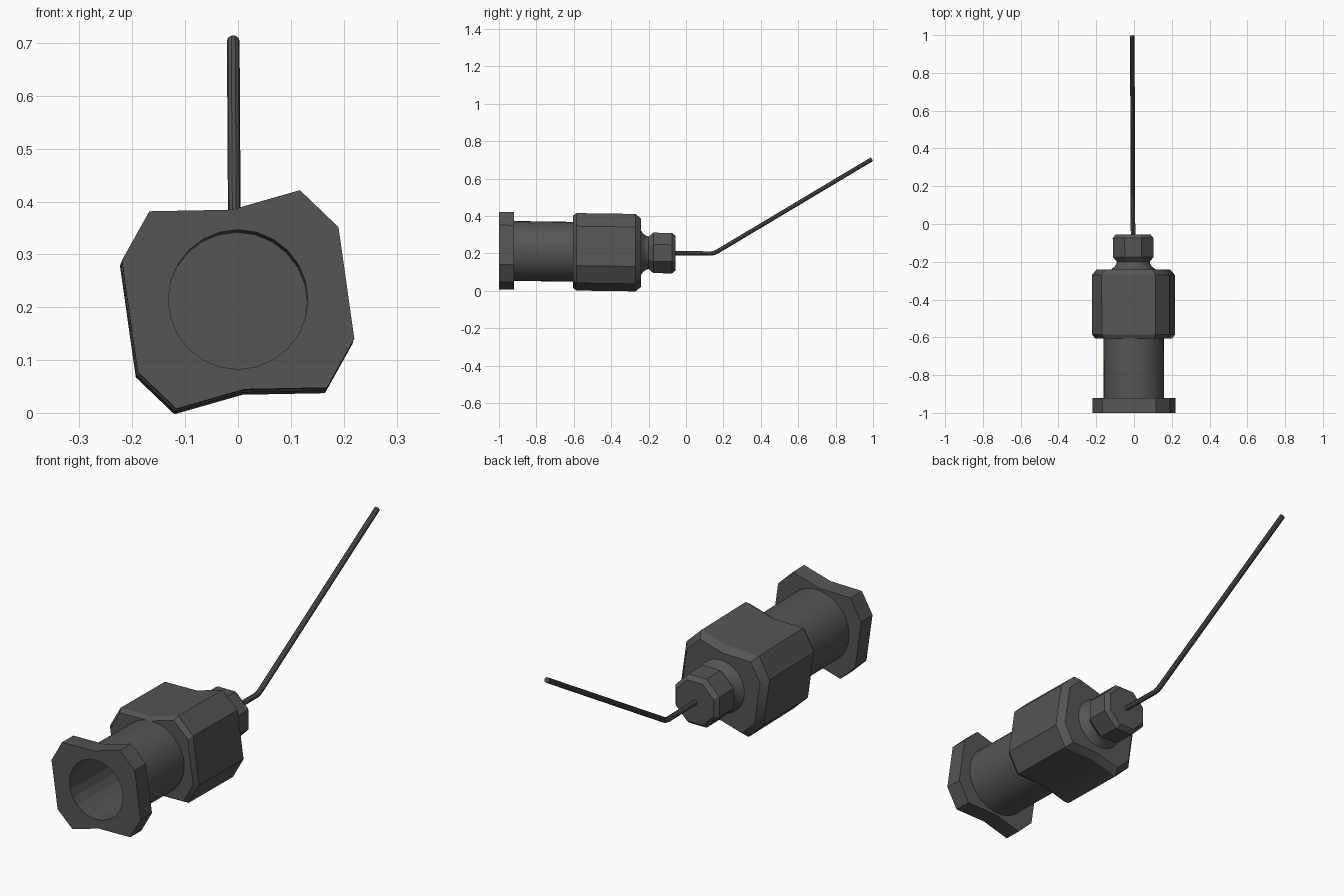
import bpy, bmesh, math

cube = bpy.data.objects.get("Cube")
if cube:
    bpy.data.objects.remove(cube, do_unlink=True)

# One dark grey for the whole model
grey = bpy.data.materials.new("dark_grey")
grey.use_nodes = True
colour = (0.09, 0.09, 0.09, 1)
grey.diffuse_color = colour
grey.node_tree.nodes["Principled BSDF"].inputs["Base Color"].default_value = colour


def axis(y):
    """Centre of the slightly tilted long axis at depth y."""
    t = y + 0.96
    return -0.005 * t, 0.214 - 0.014 * t


def regular(sides, radius=1.0, turn=0.0):
    return [(radius * math.cos(turn + math.tau * i / sides),
             radius * math.sin(turn + math.tau * i / sides)) for i in range(sides)]


def finish(obj, angle=30):
    bpy.ops.object.select_all(action='DESELECT')
    obj.select_set(True)
    bpy.context.view_layer.objects.active = obj
    bpy.ops.object.shade_smooth_by_angle(angle=math.radians(angle))


def loft(name, profile, rings):
    """Skin a profile through (depth, scale) rings and cap both ends."""
    bm = bmesh.new()
    loops = []
    for y, s in rings:
        cx, cz = axis(y)
        loops.append([bm.verts.new((cx + px * s, y, cz + pz * s)) for px, pz in profile])
    n = len(profile)
    for a, b in zip(loops, loops[1:]):
        for i in range(n):
            j = (i + 1) % n
            bm.faces.new((a[i], a[j], b[j], b[i]))
    bm.faces.new(loops[0])
    bm.faces.new(loops[-1])
    bmesh.ops.recalc_face_normals(bm, faces=bm.faces)
    mesh = bpy.data.meshes.new(name)
    bm.to_mesh(mesh)
    bm.free()
    mesh.materials.append(grey)
    obj = bpy.data.objects.new(name, mesh)
    bpy.context.collection.objects.link(obj)
    return obj


# Lobed grip outline: half of it, repeated by a half turn
half = [(0.168, -0.167), (0.22, -0.074), (0.19, 0.137), (0.117, 0.207), (-0.012, 0.17)]
grip = half + [(-x, -z) for x, z in half]

flange = loft("rear_flange", grip, [(-1.0, 1), (-0.92, 1)])
barrel = loft("barrel", regular(40), [(-0.925, 0.16), (-0.59, 0.16)])
body = loft("grip_body", grip, [(-0.605, 0.93), (-0.585, 1), (-0.27, 1), (-0.24, 0.88)])

# Bore through the flange into the barrel
bore = loft("bore_cutter", regular(24), [(-1.05, 0.132), (-0.62, 0.132)])
bore.hide_render = True
for obj in (flange, barrel):
    mod = obj.modifiers.new("bore", 'BOOLEAN')
    mod.operation = 'DIFFERENCE'
    mod.object = bore
    mod.solver = 'EXACT'
    finish(obj)
    bpy.ops.object.modifier_apply(modifier=mod.name)
bpy.data.objects.remove(bore, do_unlink=True)

# Flared neck and chamfered nut
neck = loft("neck", regular(32), [(-0.25, 0.125), (-0.238, 0.115), (-0.226, 0.099),
                                  (-0.21, 0.089), (-0.19, 0.086), (-0.165, 0.086)])
nut = loft("nut", regular(8, 0.117, math.pi / 8),
           [(-0.2, 0.8), (-0.175, 1), (-0.075, 1), (-0.055, 0.85)])

# Bent needle
curve = bpy.data.curves.new("needle", 'CURVE')
curve.dimensions = '3D'
curve.bevel_depth = 0.012
curve.bevel_resolution = 3
curve.use_fill_caps = True
path = [(-0.005, -0.08, 0.202), (-0.006, 0.135, 0.2), (-0.006, 0.152, 0.203),
        (-0.006, 0.17, 0.212), (-0.009, 0.994, 0.704)]
spline = curve.splines.new('POLY')
spline.points.add(len(path) - 1)
for point, co in zip(spline.points, path):
    point.co = (*co, 1)
curve.materials.append(grey)
needle = bpy.data.objects.new("needle", curve)
bpy.context.collection.objects.link(needle)
finish_parts = [body, neck, nut]
bpy.ops.object.select_all(action='DESELECT')
needle.select_set(True)
bpy.context.view_layer.objects.active = needle
bpy.ops.object.convert(target='MESH')
finish_parts.append(bpy.context.view_layer.objects.active)

for obj in finish_parts:
    finish(obj)
